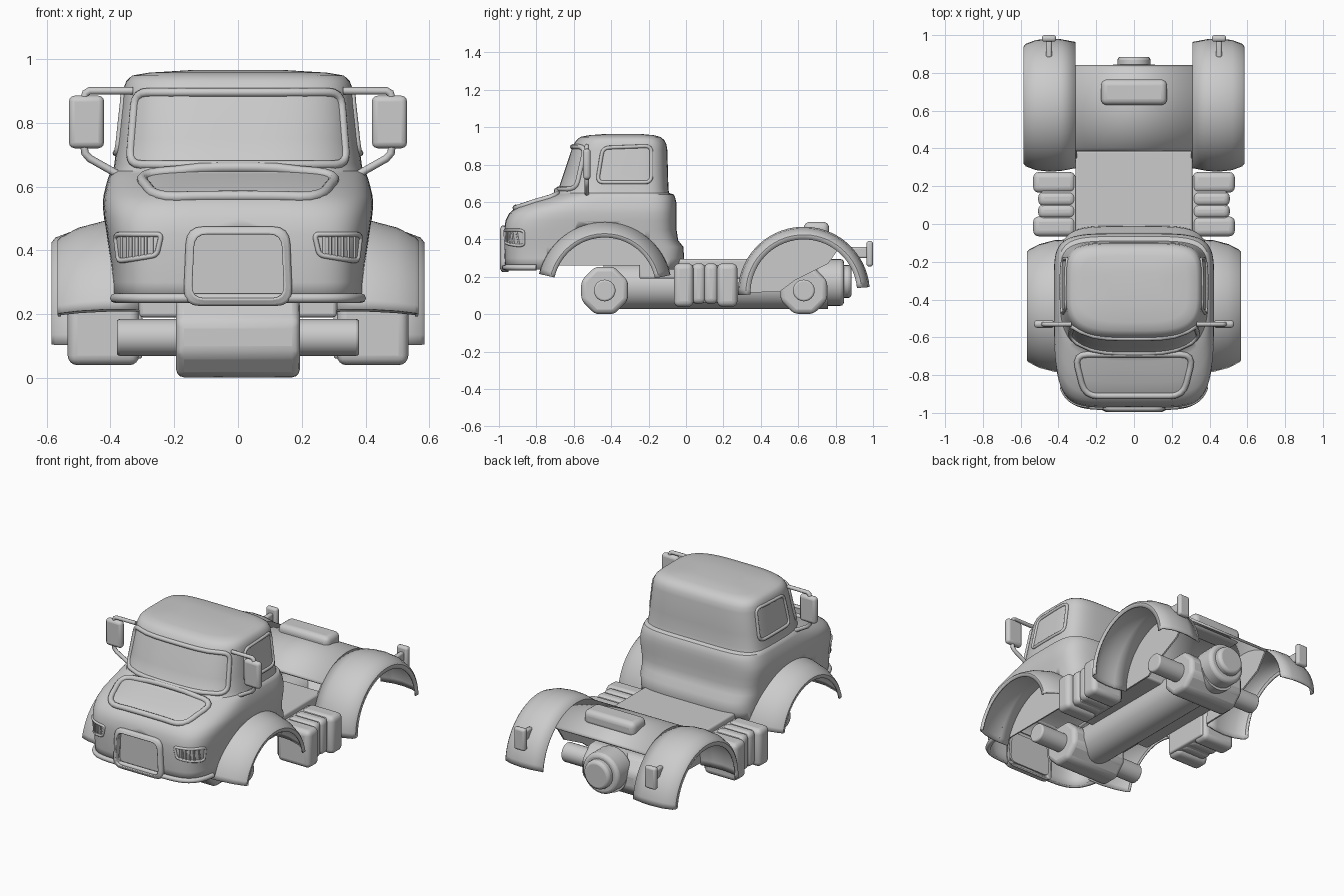
import bpy, bmesh, math
from mathutils import Vector
from mathutils.bvhtree import BVHTree

if "Cube" in bpy.data.objects:
    bpy.data.objects.remove(bpy.data.objects["Cube"])

grey = bpy.data.materials.new("primer grey")
grey.diffuse_color = (0.6, 0.6, 0.6, 1)
grey.use_nodes = True
grey.node_tree.nodes["Principled BSDF"].inputs["Base Color"].default_value = grey.diffuse_color


def finish(ob, bevel=0, segs=3, mirror=False, shell=0, angle=35):
    """Add modifiers, material and smoothing."""
    ob.data.materials.append(grey)
    if shell:
        m = ob.modifiers.new("shell", 'SOLIDIFY')
        m.thickness, m.offset = shell, -1
    if bevel:
        m = ob.modifiers.new("bevel", 'BEVEL')
        m.width, m.segments, m.limit_method = bevel, segs, 'ANGLE'
    if mirror:
        ob.modifiers.new("mirror", 'MIRROR')
    bpy.ops.object.select_all(action='DESELECT')
    ob.select_set(True)
    bpy.context.view_layer.objects.active = ob
    bpy.ops.object.shade_smooth_by_angle(angle=math.radians(angle))
    return ob


def from_bmesh(name, bm, **kw):
    bmesh.ops.recalc_face_normals(bm, faces=bm.faces)
    me = bpy.data.meshes.new(name)
    bm.to_mesh(me)
    bm.free()
    ob = bpy.data.objects.new(name, me)
    bpy.context.collection.objects.link(ob)
    return finish(ob, **kw)


def loft(name, rows, closed=False, cap_last=False, cap_first=False, **kw):
    bm = bmesh.new()
    vs = [[bm.verts.new(p) for p in r] for r in rows]
    n = len(rows[0])
    for a, b in zip(vs, vs[1:]):
        for i in range(n if closed else n - 1):
            j = (i + 1) % n
            bm.faces.new((a[i], a[j], b[j], b[i]))
    if cap_last:
        bm.faces.new(vs[-1])
    if cap_first:
        bm.faces.new(vs[0])
    return from_bmesh(name, bm, **kw)


def box(name, x, y, z, **kw):
    bm = bmesh.new()
    bmesh.ops.create_cube(bm, size=1)
    for v in bm.verts:
        v.co = [(lo + hi) / 2 + c * (hi - lo) for c, (lo, hi) in zip(v.co, (x, y, z))]
    return from_bmesh(name, bm, **kw)


def prism(name, outline, axis, lo, hi, **kw):
    """Extrude a 2D outline along x or y."""
    put = (lambda t, a, b: (t, a, b)) if axis == 'x' else (lambda t, a, b: (a, t, b))
    rows = [[put(t, a, b) for a, b in outline] for t in (lo, hi)]
    return loft(name, rows, closed=True, cap_first=True, cap_last=True, **kw)


def disc(c, r, n, turn=0.0):
    return [(c[0] + r * math.cos(turn + 2 * math.pi * i / n),
             c[1] + r * math.sin(turn + 2 * math.pi * i / n)) for i in range(n)]


def tube(name, pts, r, cyclic=False, mirror=False):
    cu = bpy.data.curves.new(name, 'CURVE')
    cu.dimensions, cu.bevel_depth, cu.bevel_resolution = '3D', r, 2
    cu.use_fill_caps = True
    sp = cu.splines.new('POLY')
    sp.points.add(len(pts) - 1)
    for p, q in zip(sp.points, pts):
        p.co = (*q, 1)
    sp.use_cyclic_u = cyclic
    tmp = bpy.data.objects.new(name, cu)
    me = bpy.data.meshes.new_from_object(tmp)
    bpy.data.objects.remove(tmp)
    ob = bpy.data.objects.new(name, me)
    bpy.context.collection.objects.link(ob)
    return finish(ob, mirror=mirror, angle=60)


def rounded(corners, r):
    """Closed outline with rounded corners and divided edges."""
    cs, arcs = [Vector(c) for c in corners], []
    for i, c in enumerate(cs):
        a = c + (cs[i - 1] - c).normalized() * r
        b = c + (cs[(i + 1) % len(cs)] - c).normalized() * r
        arcs.append([a * (1 - t) ** 2 + c * 2 * t * (1 - t) + b * t * t for t in (0, .25, .5, .75, 1)])
    out = []
    for i, arc in enumerate(arcs):
        nxt = arcs[(i + 1) % len(arcs)][0]
        out += arc + [arc[-1].lerp(nxt, k / 8) for k in range(1, 8)]
    return out


# Cab shell: z, half width, front y, back y, front squareness
RINGS = [(.24, .395, -.965, -.02, 6), (.30, .395, -.97, -.01, 6), (.36, .40, -.972, -.014, 6),
         (.395, .405, -.972, -.042, 6), (.45, .412, -.972, -.05, 6), (.50, .42, -.965, -.05, 5.5),
         (.54, .424, -.945, -.05, 5), (.57, .422, -.91, -.05, 4.5), (.60, .415, -.84, -.052, 4),
         (.625, .408, -.77, -.058, 3.6), (.64, .402, -.725, -.066, 3.4), (.648, .392, -.70, -.09, 3.3),
         (.67, .388, -.682, -.094, 3.2), (.75, .378, -.655, -.096, 3.3), (.88, .362, -.612, -.10, 3.5),
         (.91, .358, -.60, -.105, 3.5), (.932, .350, -.585, -.117, 3.5), (.948, .332, -.565, -.137, 3.5),
         (.957, .28, -.52, -.17, 3.5), (.965, .15, -.42, -.25, 3)]


def cab_ring(z, w, yf, yb, n, yc=-.35, count=96):
    pts = []
    for i in range(count):
        a = 2 * math.pi * i / count
        c, s = math.cos(a), math.sin(a)
        e = 2 / (n if s < 0 else 5)
        reach = (yc - yf) if s < 0 else (yb - yc)
        pts.append((math.copysign(w * abs(c) ** e, c), yc + math.copysign(reach * abs(s) ** e, s), z))
    return pts


cab = loft("cab_shell", [cab_ring(*r) for r in RINGS], closed=True, cap_last=True, shell=.012)
tree = BVHTree.FromPolygons([v.co for v in cab.data.vertices], [p.vertices for p in cab.data.polygons])

# Wheel arch and grille openings in the cab
FRONT = (-.435, .135)
grille_outer = rounded([(-.172, .225), (.172, .225), (.162, .475), (-.162, .475)], .055)
grille_inner = rounded([(-.145, .25), (.145, .25), (.136, .45), (-.136, .45)], .04)
for cutter in (prism("arch_cutter", disc(FRONT, .352, 48), 'x', .312, .7, mirror=True),
               prism("grille_cutter", grille_inner, 'y', -1.1, -.9)):
    cutter.hide_render = cutter.hide_viewport = True
    cut = cab.modifiers.new("opening", 'BOOLEAN')
    cut.operation, cut.object = 'DIFFERENCE', cutter


def project(pts, face):
    """Drop 2D points on the cab from the front, the side or above."""
    out = []
    for a, b in pts:
        start, d = {'front': ((a, -3, b), (0, 1, 0)), 'side': ((3, a, b), (-1, 0, 0)),
                    'top': ((a, b, 3), (0, 0, -1))}[face]
        hit = tree.ray_cast(Vector(start), Vector(d))[0]
        if hit:
            out.append(hit)
    return out


# Window frames and hood panel rim
tube("windscreen_frame", project(rounded([(-.34, .668), (.34, .668), (.322, .895), (-.322, .895)], .04), 'front'), .014, True)
tube("side_window_frame", project(rounded([(-.475, .705), (-.185, .705), (-.185, .90), (-.445, .89)], .035), 'side'), .01, True, True)
tube("hood_panel_rim", project(rounded([(-.315, -.69), (-.26, -.91), (.26, -.91), (.315, -.69)], .07), 'top'), .017, True)

# Headlights with slats
tube("headlight_rim", project(rounded([(.24, .45), (.255, .385), (.375, .365), (.385, .45)], .015), 'front'), .008, True, True)
for i in range(6):
    x = .27 + i * .019
    tube("headlight_slat", project([(x, .445), (x, .41), (x, .377)], 'front'), .005, mirror=True)

# Bumper band
band = [p for p in cab_ring(.25, .397, -.97, -.02, 6) if p[1] < -.78]
tube("bumper_band", band, .015)

# Grille surround and recessed panel
loft("grille_surround", [[(p.x, y, p.y) for p in o] for o, y in
     ((grille_outer, -.95), (grille_outer, -.985), (grille_inner, -.998), (grille_inner, -.945))],
     closed=True, bevel=.008)
prism("grille_panel", grille_inner, 'y', -.955, -.945)

# Mirrors and their arms
box("mirror_head", (.42, .53), (-.55, -.51), (.72, .885), bevel=.018, mirror=True)
tube("mirror_upper_arm", [(.33, -.53, .90), (.465, -.53, .90), (.478, -.53, .893), (.483, -.53, .87)], .012, mirror=True)
tube("mirror_lower_arm", [(.483, -.53, .73), (.48, -.53, .705), (.465, -.53, .688), (.38, -.53, .64)], .012, mirror=True)


def arch_points(c, r, a0, a1, n=32):
    angs = [math.radians(a0 + (a1 - a0) * i / n) for i in range(n + 1)]
    return [(c[0] + r * math.cos(a), c[1] + r * math.sin(a)) for a in angs]


def arch(name, c, sections, a0, a1, **kw):
    loft(name, [[(x, *p) for p in arch_points(c, r, a0, a1)] for x, r in sections], **kw)


# Front and rear fenders with inner walls
REAR = (.63, .115)
arch("front_fender", FRONT, [(.31, .357), (.37, .36), (.42, .357), (.50, .336), (.555, .307), (.566, .296), (.563, .275)],
     12, 167, shell=.008, mirror=True)
prism("front_inner_wall", arch_points(FRONT, .354, 20.7, 159.3), 'x', .304, .312, mirror=True)
arch("rear_fender", REAR, [(.31, .335), (.39, .35), (.45, .353), (.52, .345), (.573, .325), (.585, .31), (.583, .285)],
     5, 182, shell=.008, mirror=True)
arch("rear_deck", REAR, [(-.31, .335), (.31, .335)], 51, 137, shell=.015)
prism("rear_inner_wall", arch_points(REAR, .333, 52, 180) + [(.5, .12), (.58, .18), (.76, .27)],
      'x', .302, .312, mirror=True)
box("deck_hump", (-.175, .175), (.63, .765), (.40, .494), bevel=.032, segs=4)

# Rear lamps on stems
box("rear_lamp", (.412, .488), (.965, 1.0), (.255, .392), bevel=.014, mirror=True)
box("rear_lamp_stem", (.435, .465), (.88, .975), (.30, .36), bevel=.01, mirror=True)

# Chassis: tube, axles, hubs, deck
prism("main_tube", disc((0, .15), .122, 32), 'y', -.44, .76)
for y, tag in ((-.435, "front"), (.63, "rear")):
    prism(tag + "_axle", disc((y, .127), .058, 24), 'x', -.38, .38, bevel=.01)
    prism(tag + "_axle_housing", disc((y, .127), .136, 8, math.pi / 8), 'x', -.194, .194, bevel=.025)
prism("rear_drum", disc((0, .17), .125, 32), 'y', .70, .845, bevel=.02)
prism("rear_drum_cap", disc((0, .175), .088, 24), 'y', .82, .885, bevel=.018)
box("chassis_deck", (-.31, .31), (-.25, .39), (.19, .295), bevel=.012)

# Ribbed side tanks
for y0, y1, x, z0 in ((-.065, .04, .534, .04), (.03, .105, .507, .055), (.095, .172, .507, .055), (.166, .275, .534, .04)):
    box("side_tank_rib", (.31, x), (y0, y1), (z0, .272), bevel=.03, segs=4, mirror=True)
box("side_tank_core", (.30, .49), (-.045, .255), (.06, .262), bevel=.01, mirror=True)
